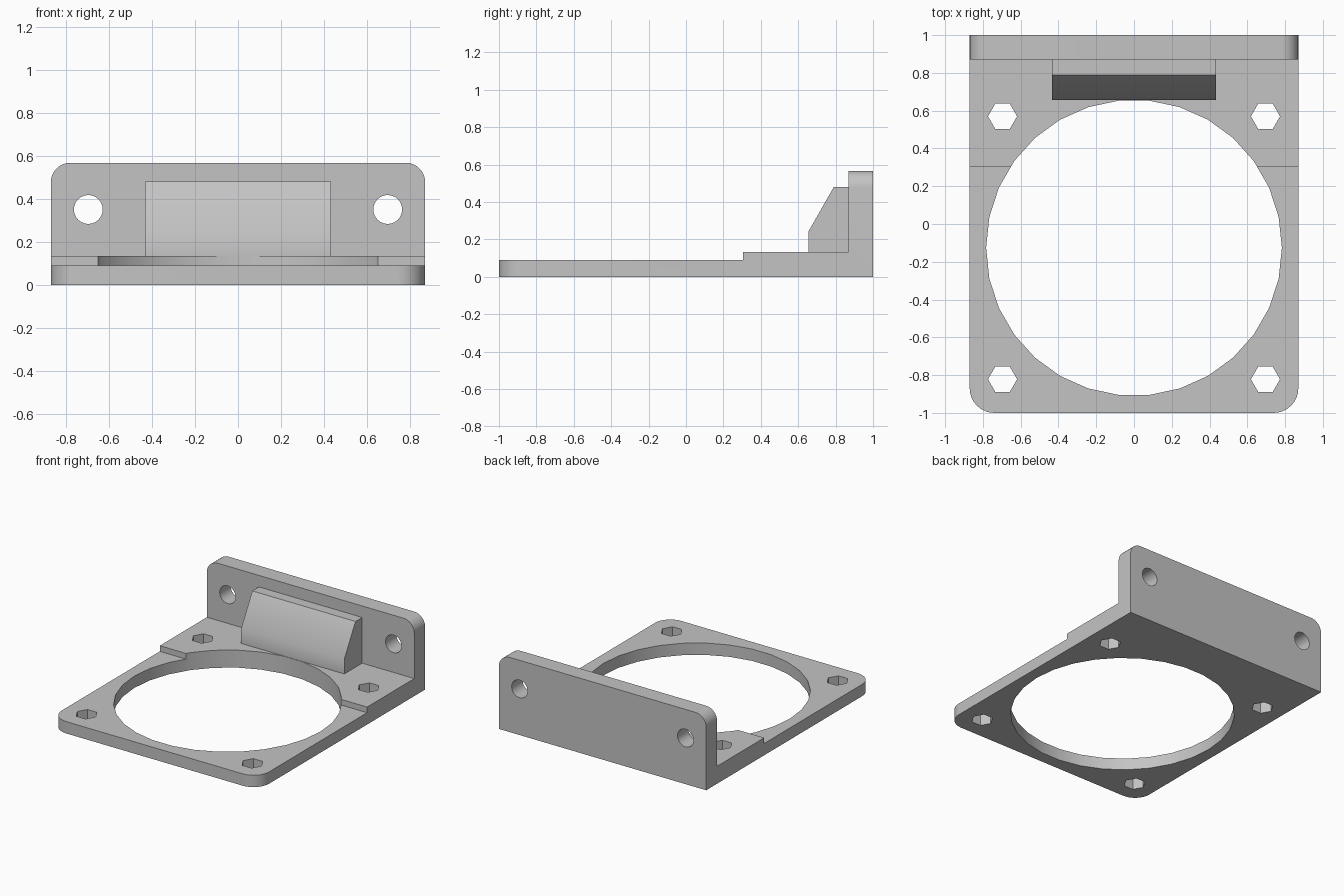
import bpy, bmesh, math
from mathutils import Matrix

if "Cube" in bpy.data.objects:
    bpy.data.objects.remove(bpy.data.objects["Cube"], do_unlink=True)

grey = bpy.data.materials.new("plain grey")
grey.use_nodes = True
colour = (0.55, 0.55, 0.55, 1)
grey.diffuse_color = colour
grey.node_tree.nodes["Principled BSDF"].inputs["Base Color"].default_value = colour

HALF_WIDTH = 0.87
WALL_FRONT, WALL_TOP = 0.87, 0.567
STEP_TOP = 0.133


def make_object(name, bm):
    bmesh.ops.recalc_face_normals(bm, faces=bm.faces)
    mesh = bpy.data.meshes.new(name)
    bm.to_mesh(mesh)
    bm.free()
    mesh.materials.append(grey)
    obj = bpy.data.objects.new(name, mesh)
    bpy.context.collection.objects.link(obj)
    return obj


def extrude_profile(points, half_width):
    """Extrude a side profile of (y, z) points across x."""
    bm = bmesh.new()
    face = bm.faces.new([bm.verts.new((-half_width, y, z)) for y, z in points])
    new = bmesh.ops.extrude_face_region(bm, geom=[face])["geom"]
    verts = [v for v in new if isinstance(v, bmesh.types.BMVert)]
    bmesh.ops.translate(bm, verts=verts, vec=(2 * half_width, 0, 0))
    return bm


def add_cylinder(bm, centre, radius, sides, axis="Z"):
    """Add a long cutting prism with a corner on the x axis."""
    res = bmesh.ops.create_cone(bm, cap_ends=True, segments=sides,
                                radius1=radius, radius2=radius, depth=0.5)
    verts = res["verts"]
    corner = max(verts, key=lambda v: v.co.x).co
    turn = Matrix.Rotation(-math.atan2(corner.y, corner.x), 3, "Z")
    if axis == "Y":
        turn = Matrix.Rotation(math.pi / 2, 3, "X") @ turn
    bmesh.ops.rotate(bm, verts=verts, cent=(0, 0, 0), matrix=turn)
    bmesh.ops.translate(bm, verts=verts, vec=centre)


def apply_boolean(target, tool, operation):
    mod = target.modifiers.new(operation.lower(), "BOOLEAN")
    mod.operation, mod.solver, mod.object = operation, "EXACT", tool
    bpy.context.view_layer.objects.active = target
    bpy.ops.object.modifier_apply(modifier=mod.name)
    bpy.data.objects.remove(tool, do_unlink=True)


# Stepped base plate with upright wall
bm = extrude_profile([(-1, 0), (1, 0), (1, WALL_TOP), (WALL_FRONT, WALL_TOP),
                      (WALL_FRONT, STEP_TOP), (0.305, STEP_TOP),
                      (0.305, 0.09), (-1, 0.09)], HALF_WIDTH)


def round_edges(test, radius):
    edges = [e for e in bm.edges if all(test(v.co) for v in e.verts)
             and abs(e.verts[0].co.x - e.verts[1].co.x) < 0.01]
    bmesh.ops.bevel(bm, geom=edges, offset=radius, segments=8,
                    profile=0.5, affect="EDGES")


round_edges(lambda p: p.y < -0.99, 0.13)
round_edges(lambda p: p.z > WALL_TOP - 0.01, 0.09)
bracket = make_object("mounting_bracket", bm)

# Sloped block, sunk slightly into the plate and wall
block = make_object("sloped_block", extrude_profile(
    [(0.656, 0.05), (0.95, 0.05), (0.95, 0.48), (0.79, 0.48), (0.656, 0.245)], 0.433))
apply_boolean(bracket, block, "UNION")

# Large round opening, hexagonal plate holes, round wall holes
bm = bmesh.new()
add_cylinder(bm, (0, -0.126, 0), 0.783, 30)
for side in (-1, 1):
    for y in (-0.822, 0.57):
        add_cylinder(bm, (side * 0.696, y, 0), 0.077, 6)
    add_cylinder(bm, (side * 0.696, 1, 0.35), 0.067, 30, "Y")
apply_boolean(bracket, make_object("hole_cutter", bm), "DIFFERENCE")

# Smooth the round walls, keep the edges crisp
bpy.ops.object.select_all(action="DESELECT")
bracket.select_set(True)
bpy.context.view_layer.objects.active = bracket
bpy.ops.object.shade_smooth_by_angle(angle=math.radians(32))
